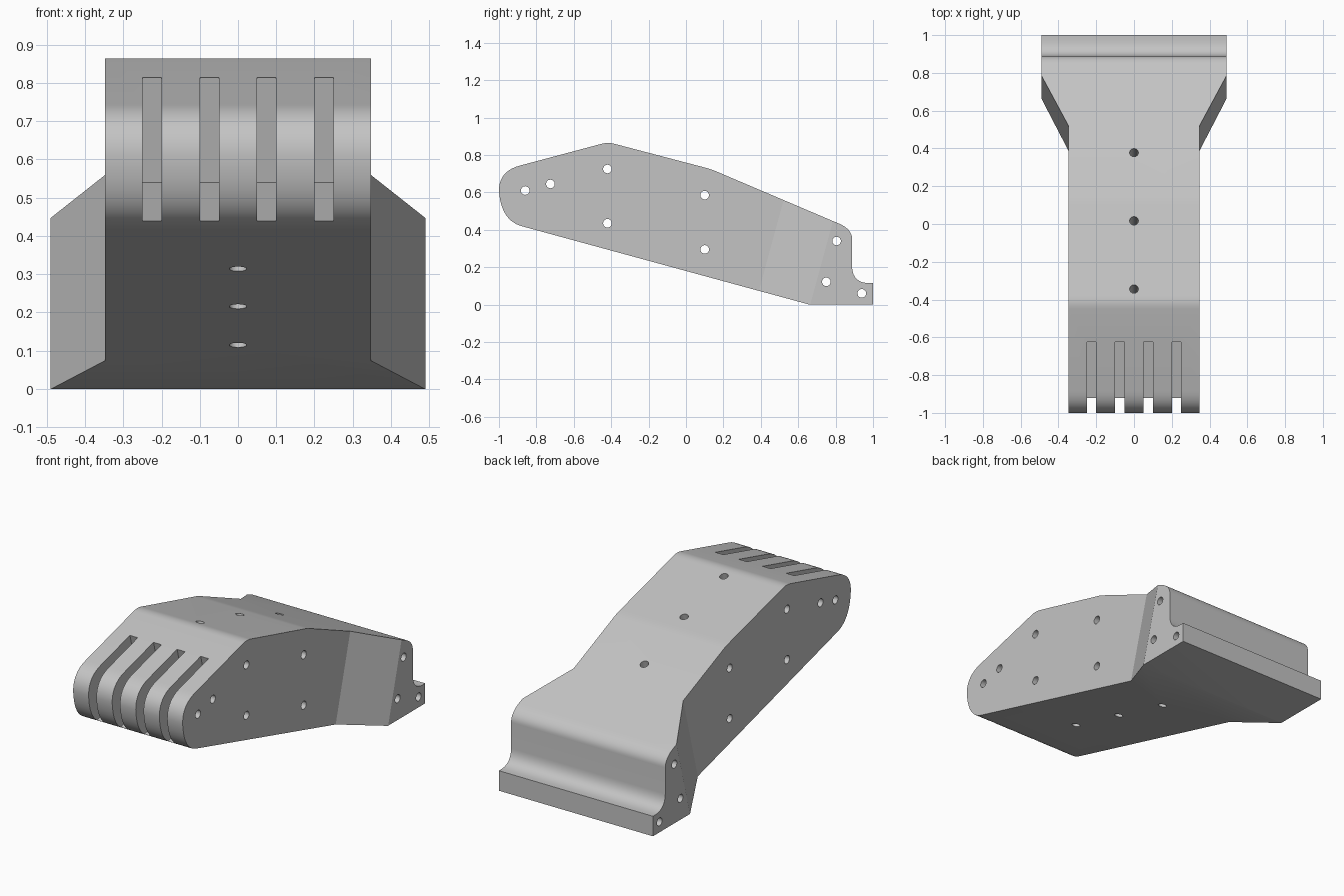
import bpy, bmesh, math
from mathutils import Vector

cube = bpy.data.objects.get("Cube")
if cube:
    bpy.data.objects.remove(cube, do_unlink=True)

grey = bpy.data.materials.new("plain grey")
grey.use_nodes = True
tone = (0.55, 0.55, 0.55, 1)
grey.diffuse_color = tone
grey.node_tree.nodes["Principled BSDF"].inputs["Base Color"].default_value = tone

HALF_BODY, HALF_FOOT = 0.348, 0.49
TILT = math.atan(0.2725)               # slope of the nose, underside and bores
ALONG = Vector((0, math.cos(TILT), math.sin(TILT)))
UP = Vector((0, math.sin(TILT), math.cos(TILT)))


def bend(a, c, b, n=10):
    """Points of a rounded corner from a to b with control point c."""
    return [tuple((1 - t)**2 * p + 2 * t * (1 - t) * q + t * t * r
                  for p, q, r in zip(a, c, b)) for t in (i / n for i in range(n + 1))]


def prism(bm, base, shift):
    """Closed prism from a base polygon swept by a shift vector."""
    shift = Vector(shift)
    low = [bm.verts.new(p) for p in base]
    high = [bm.verts.new(Vector(p) + shift) for p in base]
    bm.faces.new(low[::-1])
    bm.faces.new(high)
    for i in range(len(low)):
        j = (i + 1) % len(low)
        bm.faces.new((low[i], low[j], high[j], high[i]))


def bore(bm, centre, axis, radius=0.023, length=2.4):
    """Round cutter centred on a point."""
    axis = Vector(axis).normalized()
    rot = axis.to_track_quat('Z', 'Y').to_matrix().to_4x4()
    rot.translation = Vector(centre)
    bmesh.ops.create_cone(bm, cap_ends=True, segments=24, radius1=radius,
                          radius2=radius, depth=length, matrix=rot)


def make(name, bm):
    bmesh.ops.recalc_face_normals(bm, faces=bm.faces)
    mesh = bpy.data.meshes.new(name)
    bm.to_mesh(mesh)
    bm.free()
    mesh.materials.append(grey)
    obj = bpy.data.objects.new(name, mesh)
    bpy.context.collection.objects.link(obj)
    return obj


# Body: side profile swept across the full foot width
profile = bend((-0.885, 0.744), (-1, 0.715), (-1, 0.61))
profile += bend((-1, 0.61), (-0.99, 0.445), (-0.87, 0.417))[1:]
profile += [(0.66, 0), (1, 0), (1, 0.115)]
profile += bend((0.975, 0.115), (0.892, 0.118), (0.888, 0.20))
profile += bend((0.888, 0.35), (0.888, 0.40), (0.825, 0.43))
profile += bend((0.16, 0.713), (0.13, 0.726), (0.10, 0.733), 3)
profile += bend((-0.38, 0.859), (-0.415, 0.869), (-0.45, 0.860), 5)
bm = bmesh.new()
prism(bm, [(-HALF_FOOT, y, z) for y, z in profile], (2 * HALF_FOOT, 0, 0))
body = make("arm_body", bm)

cutters = []

# Side cutters narrow the body and leave the flared foot
bm = bmesh.new()
for s in (-1, 1):
    plan = [(HALF_BODY, -2), (HALF_BODY, 0.37), (0.55, 0.788), (0.55, -2)]
    base = [(s * x, y - 0.2725 * 0.5, -0.5) for x, y in plan]
    prism(bm, base, UP * 2)
cutters.append(make("side_cutters", bm))

# Four finger slots through the nose
bm = bmesh.new()
corner = Vector((0, -0.55, 0.54))
across = Vector((0, -math.sin(TILT), math.cos(TILT)))
for x in (-0.225, -0.075, 0.075, 0.225):
    start = corner + Vector((x - 0.025, 0, 0))
    base = [start, start - ALONG, start - ALONG + across * 0.6, start + across * 0.6]
    prism(bm, base, (0.05, 0, 0))
cutters.append(make("slot_cutters", bm))

# Cross bores for pins and bolts
bm = bmesh.new()
for y, z in ((-0.86, 0.61), (-0.725, 0.645), (-0.42, 0.725), (-0.42, 0.435),
             (0.10, 0.585), (0.10, 0.295), (0.75, 0.122), (0.805, 0.34), (0.94, 0.06)):
    bore(bm, (0, y, z), (1, 0, 0))
cutters.append(make("cross_bore_cutters", bm))

# Three bores on the centre line, square to the underside
bm = bmesh.new()
for y, z in ((0.24, 0.115), (-0.13, 0.215), (-0.49, 0.315)):
    bore(bm, (0, y, z), (0, 0.2725, 1))
cutters.append(make("centre_bore_cutters", bm))

bpy.ops.object.select_all(action='DESELECT')
body.select_set(True)
bpy.context.view_layer.objects.active = body
for cutter in cutters:
    mod = body.modifiers.new(cutter.name, 'BOOLEAN')
    mod.operation = 'DIFFERENCE'
    mod.solver = 'EXACT'
    mod.object = cutter
    bpy.ops.object.modifier_apply(modifier=mod.name)
    bpy.data.objects.remove(cutter, do_unlink=True)

bpy.ops.object.shade_smooth_by_angle(angle=math.radians(22))
